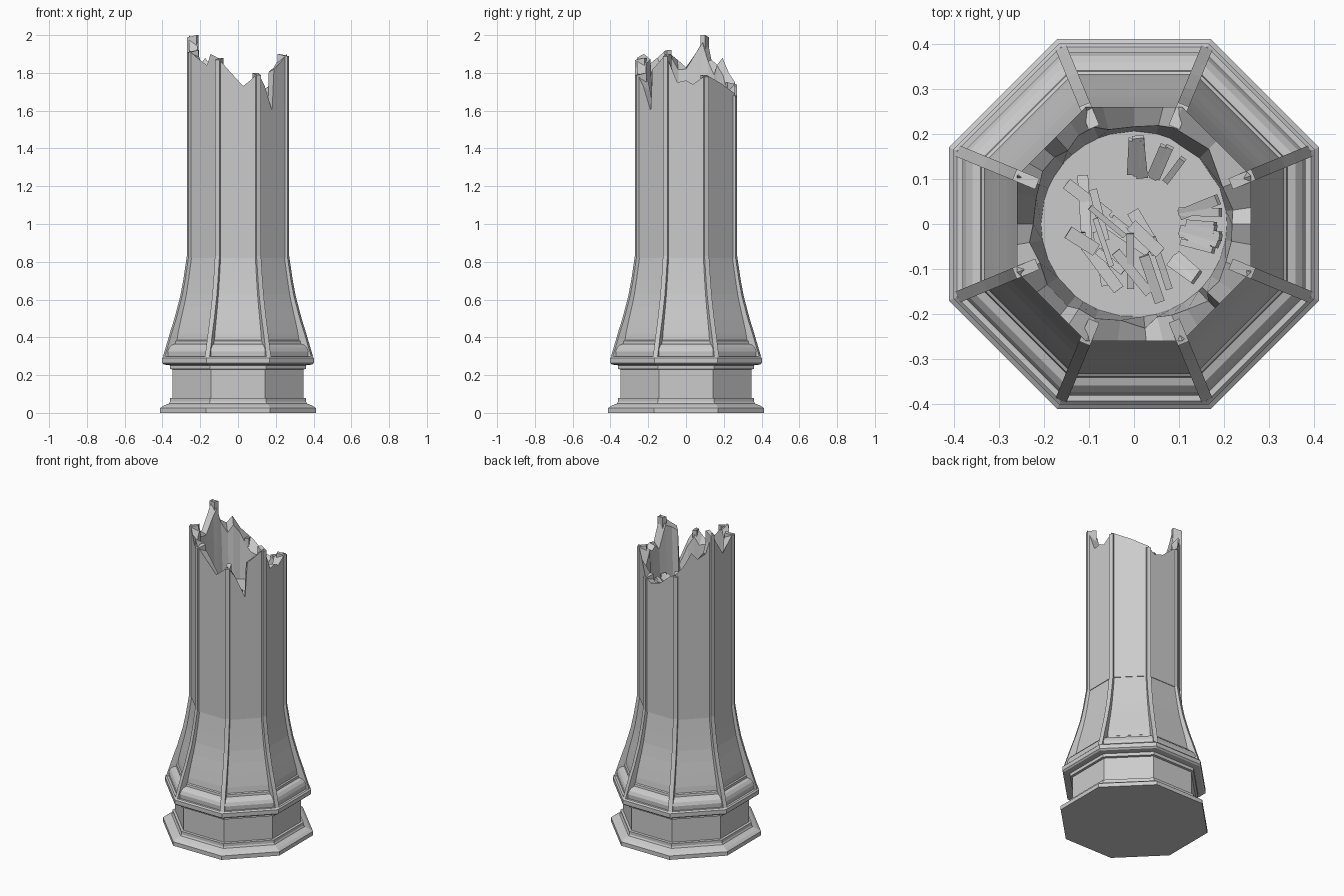
import bpy, bmesh, random
from math import sin, cos, radians, pi
from mathutils import Vector, Matrix

if "Cube" in bpy.data.objects:
    bpy.data.objects.remove(bpy.data.objects["Cube"])

random.seed(4)
C = cos(pi / 8)
CORNERS = [22.5 + 45 * i for i in range(8)]


def finish(name, bm):
    bmesh.ops.recalc_face_normals(bm, faces=bm.faces)
    me = bpy.data.meshes.new(name)
    bm.to_mesh(me)
    bm.free()
    ob = bpy.data.objects.new(name, me)
    bpy.context.collection.objects.link(ob)
    return ob


def polar(r, deg, z):
    return Vector((r * cos(radians(deg)), r * sin(radians(deg)), z))


def octagon_radius(apothem, deg):
    return apothem / cos(radians((deg + 22.5) % 45 - 22.5))


def loft(name, rings, cap_top=True):
    bm = bmesh.new()
    vs = [[bm.verts.new(p) for p in ring] for ring in rings]
    n = len(vs[0])
    for a, b in zip(vs, vs[1:]):
        for i in range(n):
            j = (i + 1) % n
            bm.faces.new((a[i], a[j], b[j], b[i]))
    bm.faces.new(vs[0][::-1])
    if cap_top:
        bm.faces.new(vs[-1])
    return finish(name, bm)


def octagon_part(name, profile):
    return loft(name, [[polar(a / C, d, z) for d in CORNERS] for a, z in profile])


# stepped octagonal plinth
octagon_part("plinth", [
    (.412, 0), (.412, .025), (.395, .038), (.365, .05), (.36, .06), (.36, .078),
    (.346, .08), (.346, .23), (.36, .232), (.36, .252), (.393, .256),
    (.402, .264), (.402, .29), (.394, .298)])

# rounded moulding and flared foot
octagon_part("flared_foot", [
    (.38, .29), (.382, .325), (.374, .345), (.36, .36), (.342, .366), (.34, .38),
    (.333, .385), (.328, .42), (.313, .49), (.297, .56), (.283, .63), (.271, .71), (.256, .823)])

# broken rim: angle, height
RIM = [(0, 1.76), (8, 1.74), (22.5, 1.79), (45, 1.745), (67.5, 1.69), (76, 1.65),
       (90, 1.67), (105, 1.73), (112.5, 1.75), (122, 1.80), (132, 1.88), (140, 1.84),
       (150, 1.87), (157.5, 2.0), (165, 1.93), (180, 1.83), (190, 1.87), (202.5, 1.92),
       (215, 1.88), (231, 1.84), (237, 1.90), (247.5, 1.88), (262, 1.80), (276, 1.73),
       (284, 1.76), (292.5, 1.80), (302, 1.73), (314, 1.60), (317, 1.82), (326, 1.85),
       (337.5, 1.90), (350, 1.75)]
RIM_Z = dict(RIM)
FLOOR = 1.5

# hollow octagonal shaft with jagged top
outer = [polar(octagon_radius(.26, d), d, z) for d, z in RIM]
inner = [polar(random.uniform(.212, .238), d, z - random.uniform(.005, .06)) for d, z in RIM]
loft("broken_shaft", [
    [Vector((p.x, p.y, .82)) for p in outer], outer, inner,
    [polar(.207, d, FLOOR) for d, z in RIM]])

# ribs following the corners
RIB = [(.425, .298), (.408, .35), (.386, .42), (.359, .5), (.325, .62),
       (.307, .71), (.288, .83)]
for k, deg in enumerate(CORNERS):
    bm = bmesh.new()
    top = RIM_Z[deg]
    side = polar(.013, deg + 90, 0)
    rows = []
    for r, z in RIB + [(.288, top - .012)]:
        zi = top if z > 1 else z
        ri = r - .055
        rows.append([bm.verts.new(p) for p in (
            polar(ri, deg, zi) - side, polar(r, deg, z) - side,
            polar(r, deg, z) + side, polar(ri, deg, zi) + side)])
    for a, b in zip(rows, rows[1:]):
        for i in range(4):
            j = (i + 1) % 4
            bm.faces.new((a[i], a[j], b[j], b[i]))
    bm.faces.new(rows[0])
    bm.faces.new(rows[-1])
    finish(f"corner_rib_{k + 1}", bm)


# splinters of stone lying inside
def splinter(bm, pos, length, width, yaw, pitch):
    m = (Matrix.Translation(pos) @ Matrix.Rotation(yaw, 4, 'Z')
         @ Matrix.Rotation(pitch, 4, 'Y') @ Matrix.Diagonal((length, width, .012, 1)))
    bmesh.ops.create_cube(bm, size=1, matrix=m)


bm = bmesh.new()
for i in range(20):     # leaning fan against the wall
    a = random.uniform(-45, 100)
    splinter(bm, polar(.15, a, FLOOR + .035), random.uniform(.07, .11),
             random.uniform(.014, .03), radians(a + random.uniform(-12, 12)), -.6)
for i in range(18):     # loose pieces on the floor
    a = random.uniform(150, 330)
    splinter(bm, polar(random.uniform(.02, .13), a, FLOOR + random.uniform(.01, .04)),
             random.uniform(.07, .13), random.uniform(.012, .03),
             radians(-60 + random.uniform(-30, 30)), random.uniform(-.25, .25))
finish("inner_splinters", bm)
